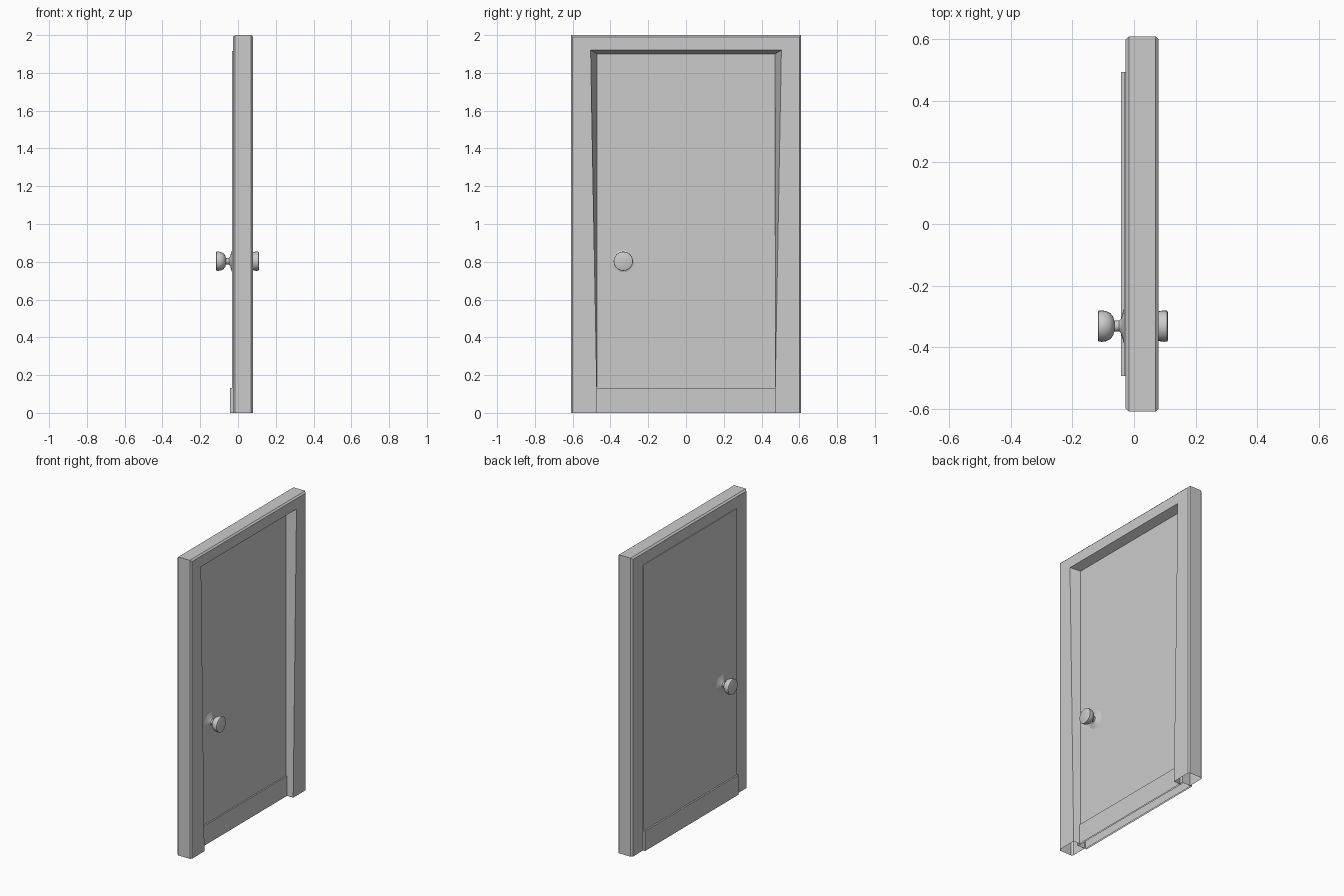
import bpy, bmesh, math
from mathutils import Matrix

cube = bpy.data.objects.get("Cube")
if cube:
    bpy.data.objects.remove(cube, do_unlink=True)

grey = bpy.data.materials.new("plain_grey")
grey.use_nodes = True
COLOR = (0.6, 0.6, 0.6, 1)
grey.diffuse_color = COLOR
grey.node_tree.nodes["Principled BSDF"].inputs["Base Color"].default_value = COLOR


def finish(name, bm, flip_normals=True, smooth=False):
    if flip_normals:
        bmesh.ops.recalc_face_normals(bm, faces=bm.faces)
    mesh = bpy.data.meshes.new(name)
    bm.to_mesh(mesh)
    bm.free()
    mesh.materials.append(grey)
    obj = bpy.data.objects.new(name, mesh)
    bpy.context.collection.objects.link(obj)
    if smooth:
        bpy.ops.object.select_all(action="DESELECT")
        bpy.context.view_layer.objects.active = obj
        obj.select_set(True)
        bpy.ops.object.shade_smooth_by_angle(angle=math.radians(40))
    return obj


def arch(name, profile):
    """Sweep a section up one side, across the top and down the other; open at the floor."""
    bm = bmesh.new()
    rows = []
    for x, y_low, y_high, top in profile:
        points = [(x, -y_low, 0), (x, -y_high, top), (x, y_high, top), (x, y_low, 0)]
        rows.append([bm.verts.new(p) for p in points])
    for a, b in zip(rows, rows[1:]):
        for i in range(3):
            bm.faces.new((a[i], b[i], b[i + 1], a[i + 1]))
    return bm, rows


def slab(name, x0, x1, half, top):
    """Upright board with no underside."""
    bm, rows = arch(name, [(x0, half, half, top), (x1, half, half, top)])
    for row in rows:
        bm.faces.new(row)
    return finish(name, bm)


# Frame: x, half width at floor, half width at top, height
bm, _ = arch("door_frame", [
    (0.025, 0.47, 0.47, 1.90),
    (0.08, 0.47, 0.505, 1.92),
    (0.08, 0.60, 0.60, 1.99),
    (0.07, 0.61, 0.61, 2.0),
    (-0.016, 0.61, 0.61, 2.0),
    (-0.027, 0.60, 0.60, 1.99),
    (-0.027, 0.49, 0.49, 1.91),
])
finish("door_frame", bm)

# Door leaf and bottom rail
slab("door_panel", -0.032, 0.025, 0.494, 1.915)
slab("bottom_rail", -0.042, 0.034, 0.494, 0.133)

# Knobs: radius and distance from the door face
KNOB = [(0.058, 0), (0.05, 0.003), (0.024, 0.01), (0.018, 0.016), (0.018, 0.032),
        (0.031, 0.036), (0.042, 0.045), (0.049, 0.058), (0.051, 0.072),
        (0.05, 0.083), (0.046, 0.085), (0, 0.085)]
for name, face, side in (("knob_recessed_side", 0.025, 1), ("knob_flush_side", -0.032, -1)):
    bm = bmesh.new()
    verts = [bm.verts.new((face + side * d, r, 0)) for r, d in KNOB]
    edges = [bm.edges.new(pair) for pair in zip(verts, verts[1:])]
    bmesh.ops.spin(bm, geom=verts + edges, cent=(0, 0, 0), axis=(1, 0, 0),
                   angle=math.tau, steps=24)
    bmesh.ops.remove_doubles(bm, verts=bm.verts, dist=0.0005)
    bmesh.ops.transform(bm, matrix=Matrix.Translation((0, -0.332, 0.803)), verts=bm.verts)
    finish(name, bm, smooth=True)
